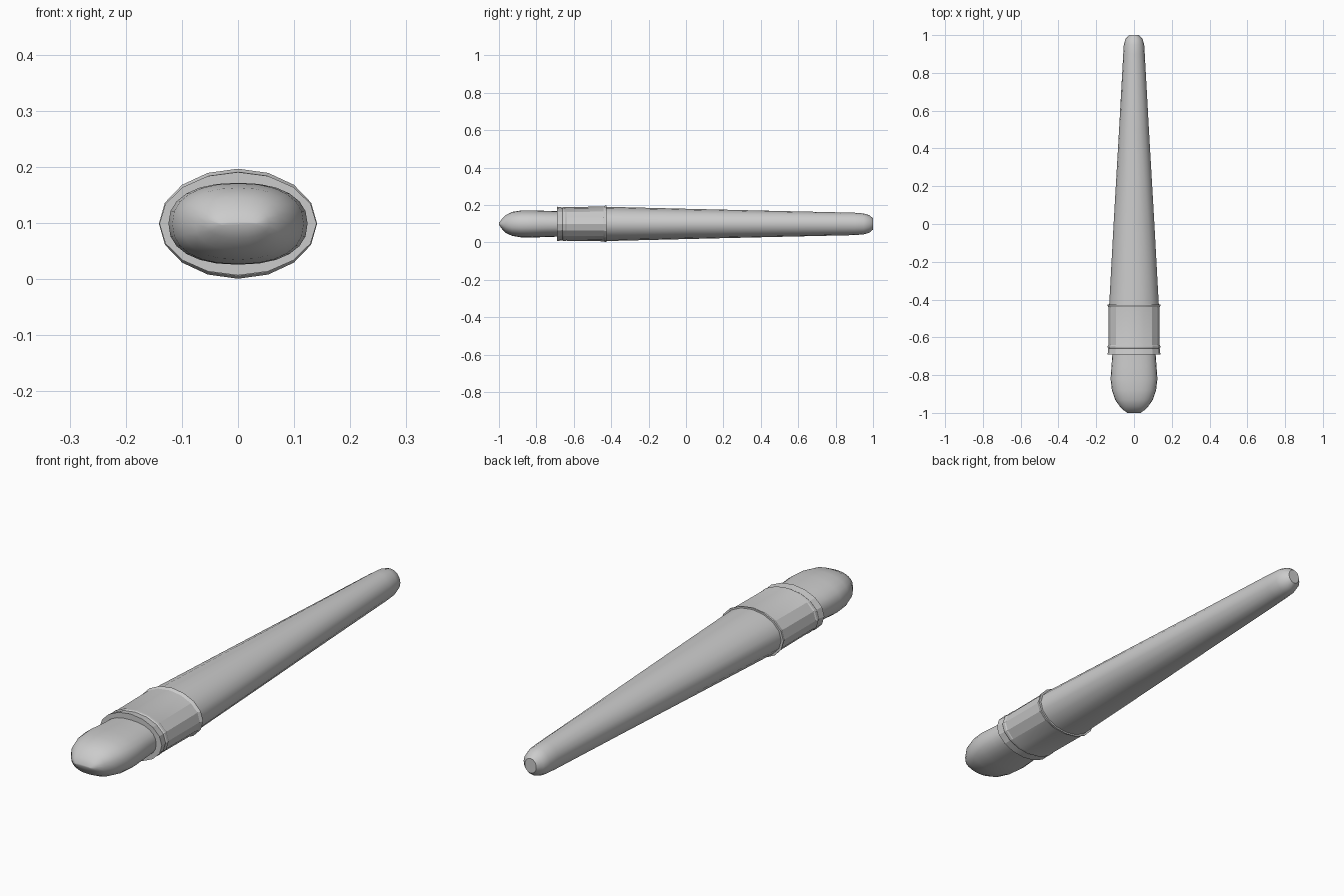
import bpy, bmesh
from math import cos, sin, pi, copysign

cube = bpy.data.objects.get("Cube")
if cube:
    bpy.data.objects.remove(cube, do_unlink=True)

MID = 0.099  # height of the long axis

grey = bpy.data.materials.new("light grey")
grey.use_nodes = True
grey.diffuse_color = (0.6, 0.6, 0.6, 1)
grey.node_tree.nodes["Principled BSDF"].inputs["Base Color"].default_value = (0.6, 0.6, 0.6, 1)


def power(v, e):
    return copysign(abs(v) ** e, v)


def loft(name, rings, sides=16, roundness=2.0, angle=30):
    """Skin oval rings (y, half width, half height) along the y axis."""
    bm = bmesh.new()
    e = 2 / roundness
    loops = []
    for y, rx, rz in rings:
        angles = [2 * pi * i / sides for i in range(sides)]
        loops.append([bm.verts.new((rx * power(cos(a), e), y, MID + rz * power(sin(a), e)))
                      for a in angles])
    for a, b in zip(loops, loops[1:]):
        for i in range(sides):
            j = (i + 1) % sides
            bm.faces.new((a[i], a[j], b[j], b[i]))
    bm.faces.new(loops[0])
    bm.faces.new(loops[-1])
    bmesh.ops.recalc_face_normals(bm, faces=bm.faces)
    mesh = bpy.data.meshes.new(name)
    bm.to_mesh(mesh)
    bm.free()
    mesh.materials.append(grey)
    obj = bpy.data.objects.new(name, mesh)
    bpy.context.collection.objects.link(obj)
    bpy.ops.object.select_all(action='DESELECT')
    obj.select_set(True)
    bpy.context.view_layer.objects.active = obj
    bpy.ops.object.shade_smooth_by_angle(angle=angle * pi / 180)
    return obj


# Long tapering handle with a rounded, flat-tipped end
loft("handle", [(-0.44, 0.132, 0.092), (0, 0.108, 0.081), (0.5, 0.079, 0.069),
                (0.9, 0.057, 0.06), (0.95, 0.054, 0.056), (0.98, 0.045, 0.047),
                (1.0, 0.026, 0.03)], angle=40)

# Metal collar with a flared lip at each end and a small bead
loft("ferrule", [(-0.69, 0.14, 0.092), (-0.66, 0.136, 0.088), (-0.655, 0.139, 0.091),
                 (-0.645, 0.139, 0.091), (-0.64, 0.136, 0.09), (-0.44, 0.136, 0.093),
                 (-0.43, 0.141, 0.098), (-0.425, 0.141, 0.098)], angle=20)

# Rounded bristle head closing to a blunt ridge
loft("bristles", [(-0.68, 0.114, 0.068), (-0.75, 0.119, 0.07), (-0.82, 0.124, 0.073),
                  (-0.88, 0.117, 0.072), (-0.93, 0.1, 0.064), (-0.965, 0.076, 0.047),
                  (-0.985, 0.056, 0.026), (-1.0, 0.035, 0.004)],
     sides=24, roundness=2.3, angle=40)
